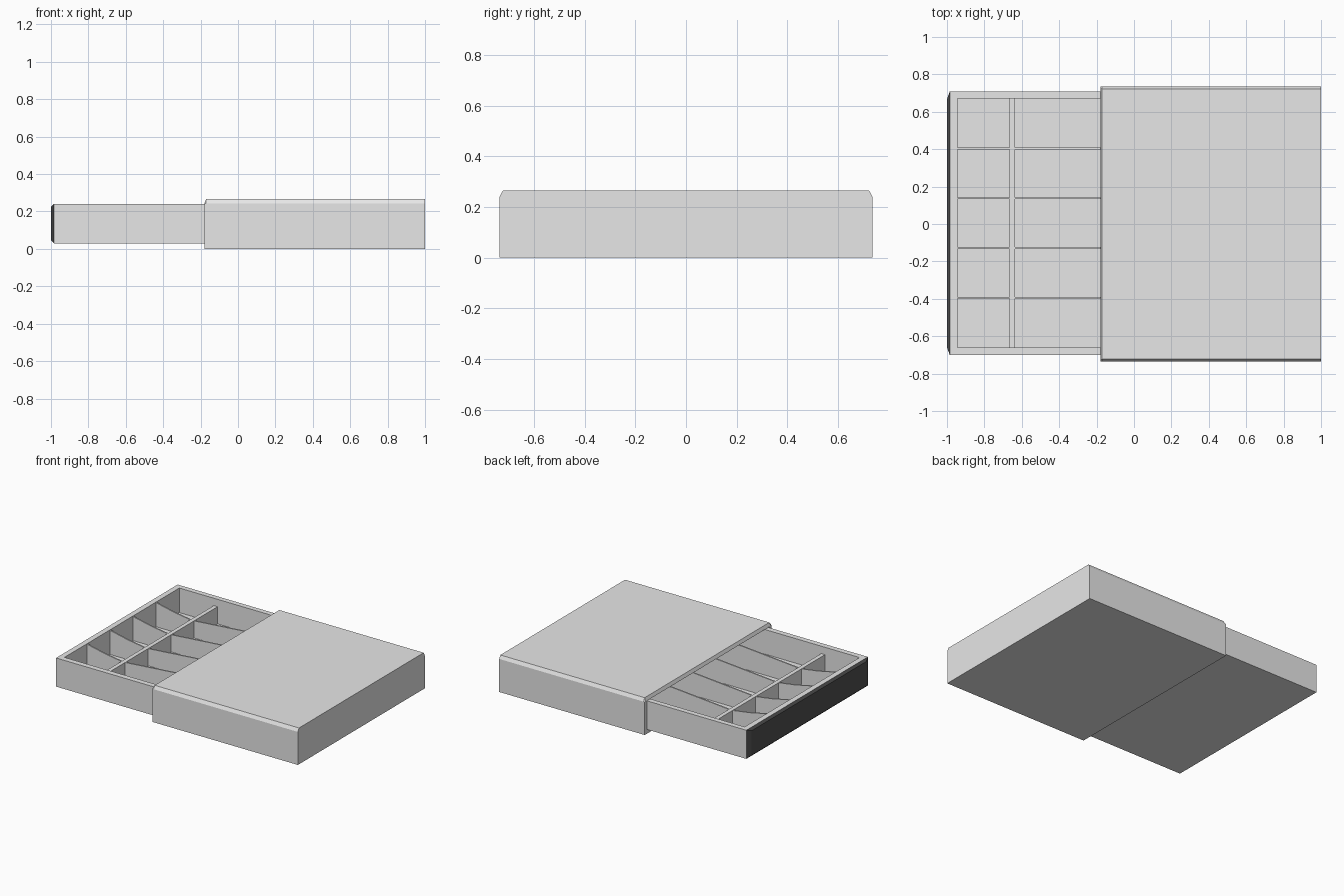
import bpy, bmesh

if "Cube" in bpy.data.objects:
    bpy.data.objects.remove(bpy.data.objects["Cube"])


def material(name, value):
    m = bpy.data.materials.new(name)
    m.diffuse_color = (value, value, value, 1)
    m.use_nodes = True
    m.node_tree.nodes["Principled BSDF"].inputs["Base Color"].default_value = m.diffuse_color
    return m


GREY = material("light_grey", 0.8)
DARK = material("dark_grey", 0.08)


def loft(name, rings, mat):
    """Skin a list of equal-length rings and cap both ends."""
    bm = bmesh.new()
    loops = [[bm.verts.new(p) for p in ring] for ring in rings]
    n = len(loops[0])
    for a, b in zip(loops, loops[1:]):
        for i in range(n):
            j = (i + 1) % n
            bm.faces.new((a[i], a[j], b[j], b[i]))
    bm.faces.new(loops[0])
    bm.faces.new(loops[-1])
    bmesh.ops.recalc_face_normals(bm, faces=bm.faces[:])
    me = bpy.data.meshes.new(name)
    bm.to_mesh(me)
    bm.free()
    me.materials.append(mat)
    ob = bpy.data.objects.new(name, me)
    bpy.context.collection.objects.link(ob)
    return ob


def rect_z(x0, x1, y0, y1, z):
    return [(x0, y0, z), (x1, y0, z), (x1, y1, z), (x0, y1, z)]


def rect_x(x, y0, y1, z0, z1):
    return [(x, y0, z0), (x, y1, z0), (x, y1, z1), (x, y0, z1)]


def section(x, y, z0, shoulder, y_top, z_top):
    """House-like section with bevelled top corners."""
    return [(x, -y, z0), (x, y, z0), (x, y, shoulder),
            (x, y_top, z_top), (x, -y_top, z_top), (x, -y, shoulder)]


# Sleeve: hollow, open at -x, bevelled along its top edges
loft("sleeve", [
    section(1.0, 0.735, 0, 0.242, 0.722, 0.266),
    section(-0.17, 0.735, 0, 0.242, 0.722, 0.266),
    section(-0.18, 0.735, 0, 0.242, 0.725, 0.243),
    section(-0.18, 0.711, 0.028, 0.20, 0.711, 0.2415),
    section(0.98, 0.711, 0.028, 0.20, 0.711, 0.2415),
], GREY)

# Tray: open box sliding in the sleeve
Y0, Y1 = -0.70, 0.708
IN0, IN1 = -0.66, 0.67
FLOOR = 0.06
loft("tray", [
    rect_z(-0.985, 0.975, Y0, Y1, 0.03),
    rect_z(-0.985, 0.975, Y0, Y1, 0.24),
    rect_z(-0.945, 0.94, IN0, IN1, 0.24),
    rect_z(-0.945, 0.94, IN0, IN1, FLOOR),
], GREY)

# Dark bevelled front of the tray
loft("tray_front", [
    rect_x(-0.985, Y0, Y1, 0.03, 0.24),
    rect_x(-1.0, Y0 + 0.04, Y1 - 0.04, 0.045, 0.225),
], DARK)

# Long divider across the tray
loft("long_divider", [
    rect_z(-0.665, -0.635, IN0, IN1, FLOOR - 0.01),
    rect_z(-0.665, -0.635, IN0, IN1, 0.186),
], GREY)

# Thin row dividers with a dipped top edge
top = [(0.94, 0.235), (0.3, 0.235), (-0.18, 0.222), (-0.635, 0.185),
       (-0.665, 0.185), (-0.80, 0.205), (-0.945, 0.236)]
profile = [(-0.945, FLOOR - 0.01), (0.94, FLOOR - 0.01)] + top
for k in range(4):
    y = IN0 + (k + 1) * (IN1 - IN0) / 5
    loft(f"row_divider_{k + 1}",
         [[(x, y + d, z) for x, z in profile] for d in (-0.005, 0.005)], GREY)
